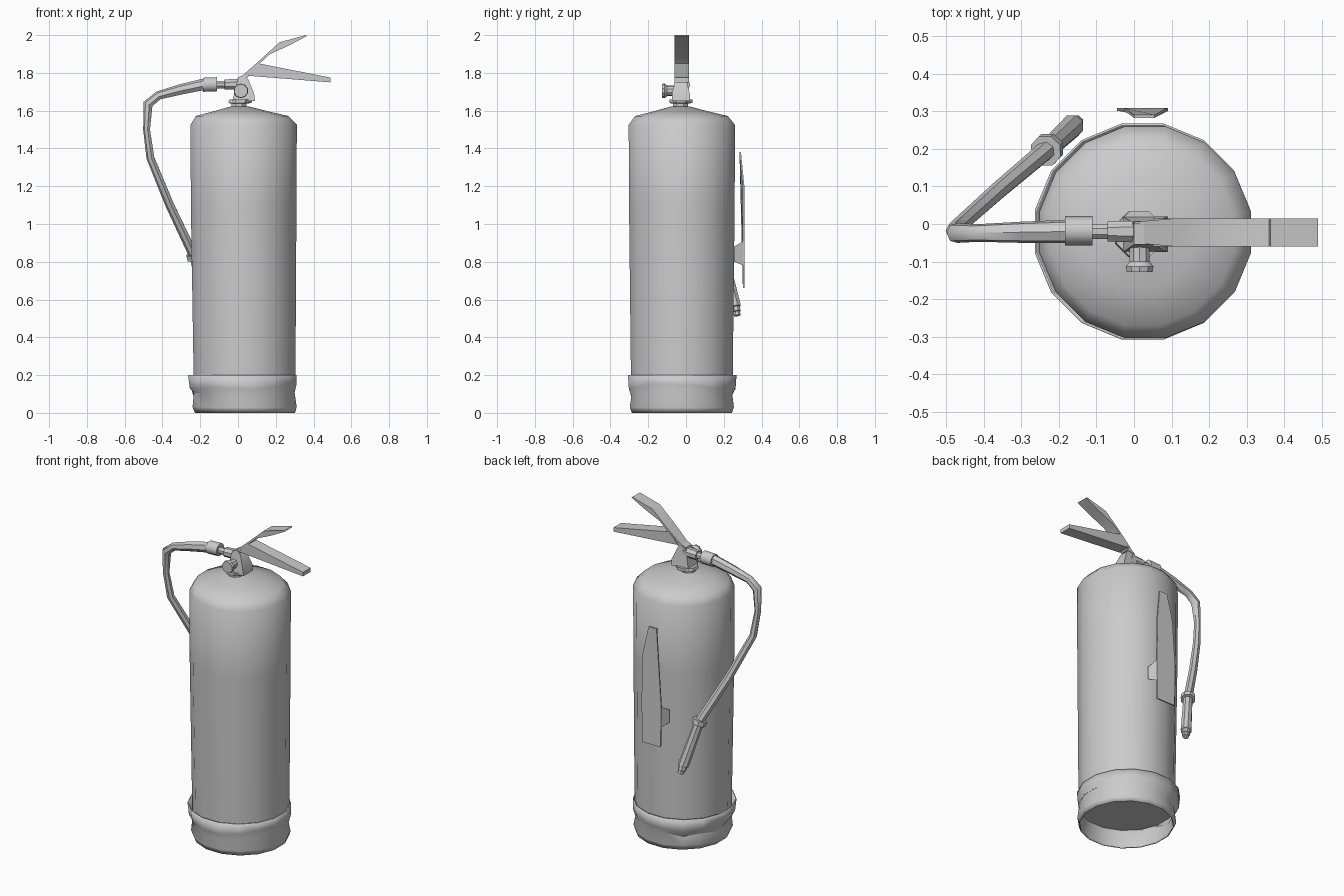
import bpy, math, random
from mathutils import Vector

if "Cube" in bpy.data.objects:
    bpy.data.objects.remove(bpy.data.objects["Cube"])

random.seed(4)


def make(name, verts, faces, angle=45):
    me = bpy.data.meshes.new(name)
    me.from_pydata([tuple(v) for v in verts], [], faces)
    ob = bpy.data.objects.new(name, me)
    bpy.context.collection.objects.link(ob)
    bpy.ops.object.select_all(action='DESELECT')
    ob.select_set(True)
    bpy.context.view_layer.objects.active = ob
    bpy.ops.object.mode_set(mode='EDIT')
    bpy.ops.mesh.select_all(action='SELECT')
    bpy.ops.mesh.normals_make_consistent(inside=False)
    bpy.ops.object.mode_set(mode='OBJECT')
    bpy.ops.object.shade_smooth_by_angle(angle=math.radians(angle))
    return ob


def loft(name, rings, sides, axis=None, caps=True, angle=45):
    """Skin round rings (x, y, z, radius); axis fixes the ring direction."""
    pts = [Vector(r[:3]) for r in rings]
    verts, faces, n = [], [], len(rings)
    for i, p in enumerate(pts):
        if axis:
            t = Vector(axis)
        else:
            t = Vector()
            if i > 0:
                t += (p - pts[i - 1]).normalized()
            if i < n - 1:
                t += (pts[i + 1] - p).normalized()
            t.normalize()
        ref = Vector((0, 1, 0)) if abs(t.y) < 0.9 else Vector((0, 0, 1))
        u = t.cross(ref).normalized()
        v = t.cross(u)
        for k in range(sides):
            a = 2 * math.pi * (k + 0.5) / sides
            verts.append(p + rings[i][3] * (math.cos(a) * u + math.sin(a) * v))
    for i in range(n - 1):
        for k in range(sides):
            b, c = i * sides, (k + 1) % sides
            faces.append((b + k, b + c, b + sides + c, b + sides + k))
    if caps:
        faces += [tuple(range(sides)), tuple(range((n - 1) * sides, n * sides))]
    return make(name, verts, faces, angle)


def prism(name, outline, y0, y1):
    """Extrude an (x, z) outline from y0 to y1."""
    n = len(outline)
    verts = [(x, y, z) for y in (y0, y1) for x, z in outline]
    faces = [tuple(range(n)), tuple(range(n, 2 * n))]
    faces += [(i, (i + 1) % n, n + (i + 1) % n, n + i) for i in range(n)]
    return make(name, verts, faces, 30)


Z = (0, 0, 1)
# Cylinder body with sloped shoulder
loft("body", [(0.035, -0.022, 0.12, 0.274), (0.03, -0.022, 1.1, 0.285),
              (0.03, -0.022, 1.525, 0.287), (0.022, -0.024, 1.572, 0.25),
              (0.015, -0.027, 1.596, 0.15), (0.01, -0.03, 1.622, 0.05)],
     16, Z, angle=50)

# Open dented base skirt
skirt = loft("base_skirt", [(0.023, -0.02, 0.2, 0.293), (0.027, -0.02, 0.14, 0.288),
                            (0.033, -0.022, 0.095, 0.272), (0.035, -0.022, 0.03, 0.281),
                            (0.037, -0.022, 0, 0.27)], 16, Z, caps=False, angle=30)
for v in skirt.data.vertices:
    if 0.05 < v.co.z < 0.17:
        v.co.z += random.uniform(-0.018, 0.018)
shell = skirt.modifiers.new("thickness", 'SOLIDIFY')
shell.thickness = 0.006

# Neck collar and tapered valve block
loft("neck_collar", [(0.005, -0.03, 1.6, 0.043), (0.005, -0.03, 1.638, 0.043),
                     (0.01, -0.027, 1.64, 0.066), (0.015, -0.027, 1.658, 0.066)],
     8, Z, angle=30)
block = prism("valve_block", [(-0.03, 1.65), (0.09, 1.65), (0.085, 1.69),
                              (0.055, 1.765), (0.03, 1.79), (0.0, 1.775)], -0.075, 0.02)
for v in block.data.vertices:
    if v.co.z > 1.7:
        v.co.y = -0.025 + (v.co.y + 0.025) * 0.6

# Front pressure gauge
loft("gauge", [(0.015, -0.05, 1.705, 0.028), (0.015, -0.1, 1.705, 0.028),
               (0.015, -0.113, 1.705, 0.039), (0.015, -0.128, 1.705, 0.036)],
     10, (0, 1, 0), angle=30)

# Carry handle and squeeze lever
prism("carry_handle", [(0.05, 1.785), (0.49, 1.75), (0.49, 1.775),
                       (0.17, 1.838), (0.11, 1.85), (0.07, 1.815)], -0.06, 0.015)
lever = prism("squeeze_lever", [(0.0, 1.765), (0.05, 1.775), (0.11, 1.845), (0.17, 1.9),
                                (0.27, 1.945), (0.365, 1.995), (0.36, 2.0),
                                (0.22, 1.962), (0.11, 1.862)], -0.06, 0.015)
for v in lever.data.vertices:
    if v.co.x < 0.08:
        v.co.y = -0.022 + (v.co.y + 0.022) * 0.75

# Hose outlet and coupling
loft("hose_outlet", [(0.02, -0.02, 1.742, 0.031), (-0.07, -0.02, 1.738, 0.029),
                     (-0.071, -0.02, 1.738, 0.021), (-0.115, -0.02, 1.738, 0.021)],
     8, (1, 0, 0), angle=30)
loft("hose_coupling", [(-0.11, -0.018, 1.74, 0.039), (-0.184, -0.018, 1.737, 0.039)],
     10, (1, 0, 0), angle=40)

# Hose looping round to the back
loft("hose", [(-0.17, -0.02, 1.74, 0.032), (-0.3, -0.022, 1.712, 0.029),
              (-0.42, -0.024, 1.68, 0.024), (-0.475, -0.024, 1.635, 0.027),
              (-0.483, -0.018, 1.5, 0.019), (-0.463, -0.002, 1.35, 0.022),
              (-0.36, 0.09, 1.1, 0.024), (-0.232, 0.198, 0.83, 0.026)], 7, angle=50)

# Nozzle with collar and tip
C, T = Vector((-0.232, 0.198, 0.83)), Vector((-0.153, 0.272, 0.515))


def along(f, r):
    return (*C.lerp(T, f), r)


loft("nozzle_collar", [along(-0.04, 0.043), along(0.05, 0.043)], 8, angle=30)
loft("nozzle", [along(0.0, 0.027), along(0.5, 0.03), along(0.85, 0.032),
                along(0.86, 0.025), along(0.93, 0.025), along(0.94, 0.019),
                along(1.0, 0.019)], 8, angle=40)

# Rear wall bracket: bent plate with two side tabs reaching the body
plate = prism("wall_bracket", [(0.0, 1.38), (-0.025, 1.2), (-0.045, 0.9), (-0.04, 0.66),
                               (0.085, 0.66), (0.09, 0.9), (0.085, 1.2), (0.055, 1.38)],
              0.301, 0.309)
for v in plate.data.vertices:
    if v.co.z > 1.3:
        v.co.y -= 0.018
for side, x0, x1 in (("left", -0.04, -0.065), ("right", 0.09, 0.11)):
    make("bracket_tab_" + side,
         [(x0, 0.305, 0.91), (x0, 0.305, 0.78), (x1, 0.255, 0.8), (x1, 0.255, 0.88)],
         [(0, 1, 2, 3)])
